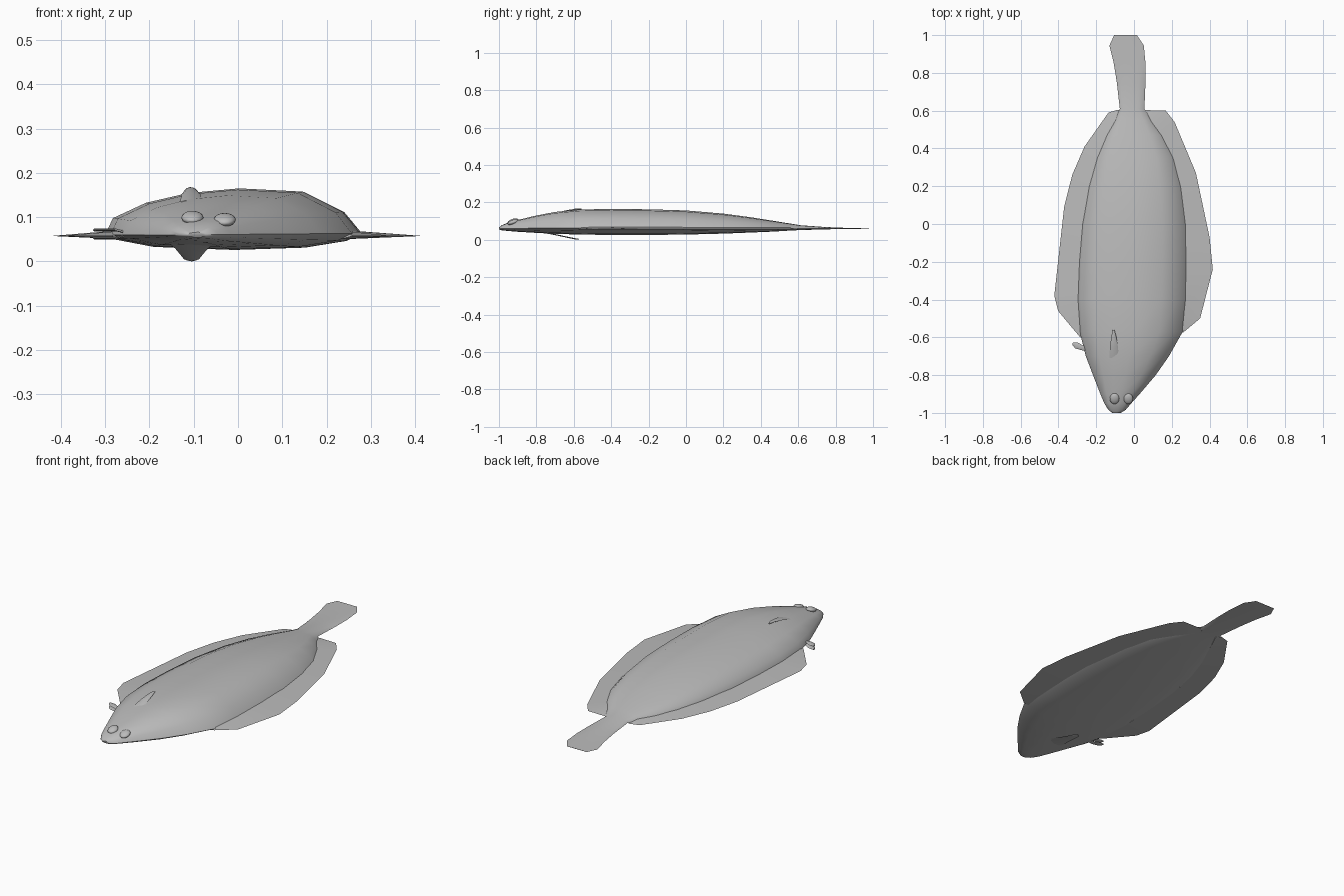
import bpy, bmesh, math
from mathutils import Vector

cube = bpy.data.objects.get("Cube")
if cube:
    bpy.data.objects.remove(cube, do_unlink=True)

grey = bpy.data.materials.new("plain grey")
grey.use_nodes = True
grey.diffuse_color = (0.5, 0.5, 0.5, 1)
grey.node_tree.nodes["Principled BSDF"].inputs["Base Color"].default_value = (0.5, 0.5, 0.5, 1)


def loft(name, rings, angle=50):
    """Skin a list of equal-length closed rings and cap both ends."""
    bm = bmesh.new()
    loops = [[bm.verts.new(p) for p in ring] for ring in rings]
    n = len(loops[0])
    for a, b in zip(loops, loops[1:]):
        for i in range(n):
            j = (i + 1) % n
            bm.faces.new((a[i], a[j], b[j], b[i]))
    bm.faces.new(loops[0])
    bm.faces.new(loops[-1])
    bmesh.ops.recalc_face_normals(bm, faces=bm.faces)
    mesh = bpy.data.meshes.new(name)
    bm.to_mesh(mesh)
    bm.free()
    mesh.materials.append(grey)
    obj = bpy.data.objects.new(name, mesh)
    bpy.context.collection.objects.link(obj)
    bpy.ops.object.select_all(action='DESELECT')
    obj.select_set(True)
    bpy.context.view_layer.objects.active = obj
    bpy.ops.object.shade_smooth_by_angle(angle=math.radians(angle))
    return obj


# Body and tail: y, right edge, left edge, top height, bottom height
EDGE = 0.06
stations = [
    (-1.0, -0.115, -0.07, 0.066, 0.055), (-0.985, -0.135, -0.045, 0.078, 0.051),
    (-0.95, -0.157, -0.015, 0.092, 0.047), (-0.9, -0.178, 0.03, 0.106, 0.043),
    (-0.8, -0.217, 0.115, 0.130, 0.037), (-0.7, -0.255, 0.185, 0.149, 0.032),
    (-0.57, -0.288, 0.258, 0.162, 0.028), (-0.4, -0.30, 0.276, 0.165, 0.026),
    (-0.2, -0.292, 0.28, 0.163, 0.026), (0.0, -0.275, 0.275, 0.157, 0.028),
    (0.2, -0.24, 0.25, 0.140, 0.033), (0.35, -0.197, 0.21, 0.120, 0.039),
    (0.47, -0.145, 0.15, 0.101, 0.044), (0.55, -0.10, 0.092, 0.088, 0.049),
    (0.61, -0.075, 0.055, 0.078, 0.052), (0.75, -0.091, 0.061, 0.068, 0.056),
    (0.85, -0.107, 0.061, 0.064, 0.058), (0.945, -0.13, 0.052, 0.0615, 0.0585),
    (1.0, -0.105, 0.015, 0.0605, 0.0595),
]
# Cross-section: across the width, height share (negative is below the edge)
section = [
    (-1, 0), (-0.94, 0.36), (-0.68, 0.69), (-0.35, 0.9), (0.05, 1), (0.55, 0.93),
    (0.86, 0.5), (1, 0.03), (0.88, -0.4), (0.55, -0.85), (0, -1), (-0.62, -0.8), (-0.93, -0.3),
]
rings = []
for y, x0, x1, top, bottom in stations:
    mid, half = (x0 + x1) / 2, (x1 - x0) / 2
    rings.append([(mid + u * half, y, EDGE + (h * (top - EDGE) if h > 0 else h * (EDGE - bottom)))
                  for u, h in section])
loft("body_and_tail", rings)


# Long side fins: wedges from the body edge out to a thin rim
def side_fin(name, rim, root):
    fin = []
    for (x, y), (rx, ry) in zip(rim, root):
        fin.append([(rx, ry, 0.069), (x, y, 0.0575), (rx, ry, 0.051)])
    loft(name, fin, 30)


side_fin("right_side_fin",
         [(-0.285, -0.60), (-0.402, -0.46), (-0.422, -0.38), (-0.37, 0.09), (-0.327, 0.26),
          (-0.262, 0.41), (-0.135, 0.59), (-0.085, 0.605)],
         [(-0.262, -0.59), (-0.28, -0.44), (-0.282, -0.36), (-0.245, 0.08), (-0.205, 0.23),
          (-0.155, 0.37), (-0.08, 0.54), (-0.055, 0.59)])
side_fin("left_side_fin",
         [(0.26, -0.575), (0.35, -0.50), (0.417, -0.24), (0.40, -0.07), (0.328, 0.27),
          (0.215, 0.54), (0.168, 0.60), (0.06, 0.603)],
         [(0.235, -0.57), (0.25, -0.48), (0.262, -0.24), (0.26, -0.07), (0.215, 0.24),
          (0.12, 0.46), (0.07, 0.53), (0.035, 0.59)])


# Small fins: flattened leaves along a short path of (centre, half width)
def leaf(name, path, across, thick):
    across = Vector(across).normalized()
    shape = []
    for centre, width in path:
        ring = []
        for k in range(8):
            a = math.tau * k / 8
            ring.append(Vector(centre) + across * (width * math.cos(a))
                        + Vector((0, 0, thick * math.sin(a))))
        shape.append(ring)
    loft(name, shape)


leaf("upper_gill_fin", [((-0.105, -0.71, 0.134), 0.026), ((-0.106, -0.65, 0.152), 0.021),
                        ((-0.107, -0.59, 0.163), 0.012), ((-0.108, -0.56, 0.164), 0.004)],
     (1, 0, 0), 0.004)
leaf("lower_gill_fin", [((-0.105, -0.77, 0.041), 0.05), ((-0.105, -0.70, 0.028), 0.036),
                        ((-0.105, -0.64, 0.015), 0.025), ((-0.105, -0.59, 0.005), 0.017),
                        ((-0.105, -0.575, 0.003), 0.006)],
     (1, 0, 0), 0.003)
for name, z in (("upper_belly_fin", 0.071), ("lower_belly_fin", 0.053)):
    leaf(name, [((-0.24, -0.665, 0.062), 0.012), ((-0.275, -0.655, z), 0.013),
                ((-0.305, -0.643, z), 0.017), ((-0.325, -0.633, z), 0.006)],
         (0.4, 1, 0), 0.003)

# Eyes: low domes side by side on top of the head
for name, x, z in (("right_eye", -0.103, 0.099), ("left_eye", -0.03, 0.094)):
    bpy.ops.mesh.primitive_uv_sphere_add(segments=16, ring_count=10, radius=1,
                                         location=(x, -0.925, z), rotation=(0.3, 0, 0))
    eye = bpy.context.object
    eye.name = name
    eye.scale = (0.025, 0.03, 0.013)
    eye.data.materials.append(grey)
    bpy.ops.object.shade_smooth()
